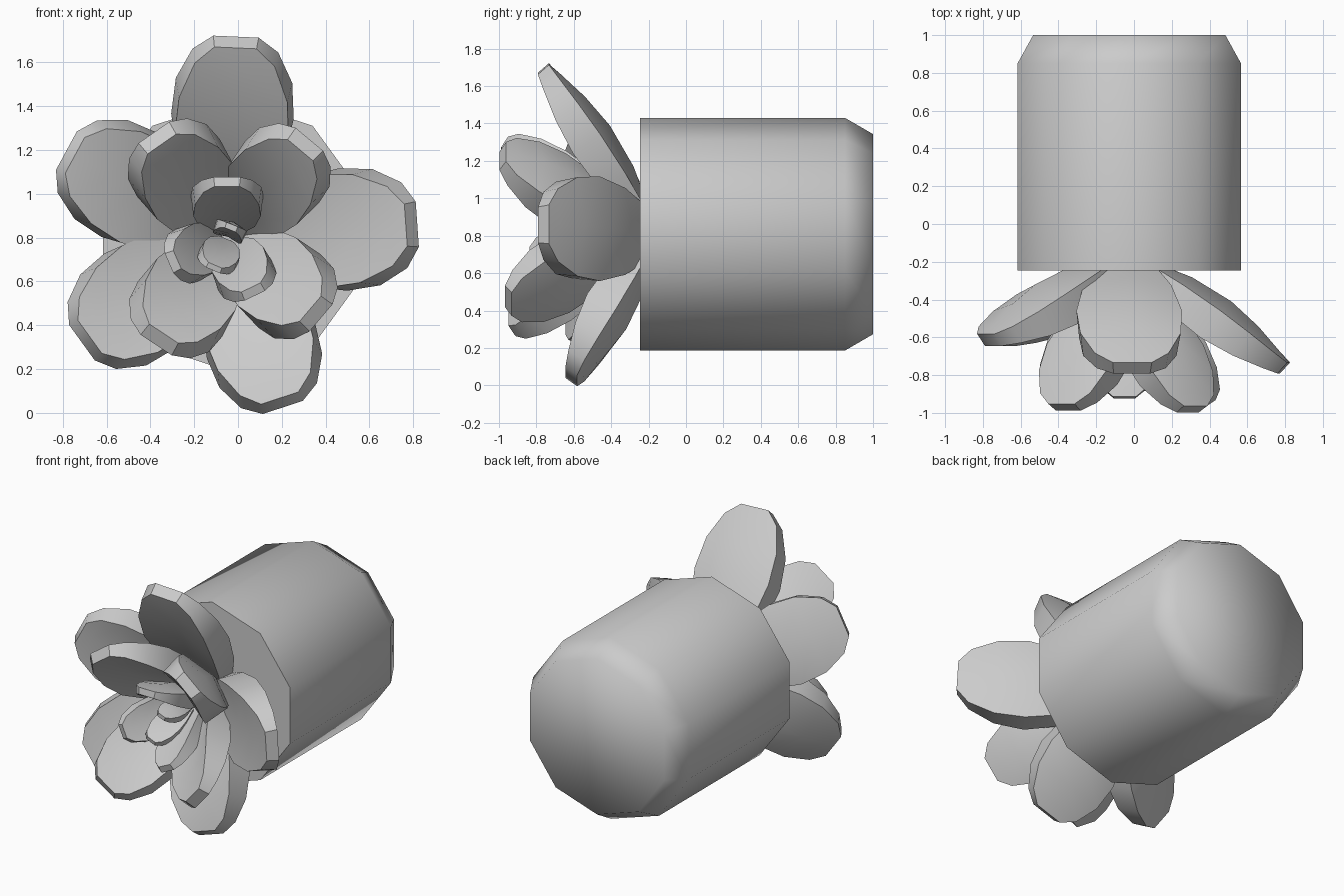
import bpy, bmesh, math
from mathutils import Vector

if "Cube" in bpy.data.objects:
    bpy.data.objects.remove(bpy.data.objects["Cube"])


def finish(name, bm, angle):
    bmesh.ops.recalc_face_normals(bm, faces=bm.faces)
    me = bpy.data.meshes.new(name)
    bm.to_mesh(me)
    bm.free()
    ob = bpy.data.objects.new(name, me)
    bpy.context.collection.objects.link(ob)
    bpy.ops.object.select_all(action='DESELECT')
    ob.select_set(True)
    bpy.context.view_layer.objects.active = ob
    bpy.ops.object.shade_smooth_by_angle(angle=math.radians(angle))
    return ob


def skin(bm, rings):
    """Bridge a list of vertex rings and cap both ends."""
    rings = [[bm.verts.new(p) for p in r] for r in rings]
    n = len(rings[0])
    for a, b in zip(rings, rings[1:]):
        for i in range(n):
            j = (i + 1) % n
            bm.faces.new((a[i], a[j], b[j], b[i]))
    bm.faces.new(rings[0])
    bm.faces.new(rings[-1])


# Pot: ten-sided, lying along y with a softly chamfered base
bm = bmesh.new()
rings = []
for y, r in ((-0.245, 0.622), (0.85, 0.622), (1.0, 0.535)):
    rings.append([(-0.025 + r * math.sin(k * math.pi / 5), y,
                   0.808 + r * math.cos(k * math.pi / 5)) for k in range(10)])
skin(bm, rings)
finish("pot", bm, 70)

# Leaf stations: position along the leaf, relative width
STATIONS = ((0, 0.42), (0.3, 0.83), (0.55, 1.0), (0.75, 0.95), (0.92, 0.7), (1.0, 0.37))


def leaf(name, tip, half, thick, base_r, base_y):
    """Thick rounded leaf: slightly hollow front, bulging back."""
    tip = Vector((tip[0], tip[2], tip[1]))
    centre = Vector((-0.05, base_y, 0.8))
    out = Vector((tip.x - centre.x, 0, tip.z - centre.z)).normalized()
    base = centre + out * base_r
    axis = tip - base
    side = axis.cross(Vector((0, 1, 0))).normalized()
    front = side.cross(axis).normalized()
    if front.y > 0:
        front = -front
    rings = []
    for s, w in STATIONS:
        bow = math.sin(math.pi * s)
        t = thick * (0.25 + 0.42 * bow)
        edge = thick * (0.18 + 0.15 * bow)
        back, frnt = base + axis * s, base + axis * s * 0.99
        rings.append([
            frnt - side * half * w * 0.93 + front * t,
            frnt + front * t * (1 - 0.4 * bow),
            frnt + side * half * w * 0.93 + front * t,
            back + side * half * w - front * edge,
            back - front * thick * (0.18 + 0.5 * bow),
            back - side * half * w - front * edge])
    bm = bmesh.new()
    skin(bm, rings)
    finish(name, bm, 40)


# Whorls of leaves: (tip x, tip z, tip y, half width)
WHORLS = (
    ("outer_leaf", 0.18, 0.06, -0.2, (
        (-0.01, 1.70, -0.76, 0.28), (0.80, 0.86, -0.76, 0.28),
        (0.20, 0.04, -0.61, 0.26), (-0.70, 0.33, -0.61, 0.27),
        (-0.77, 1.19, -0.61, 0.27))),
    ("middle_leaf", 0.17, 0.08, -0.3, (
        (-0.37, 1.26, -0.97, 0.23), (0.31, 1.23, -0.98, 0.22),
        (0.36, 0.45, -0.95, 0.22), (-0.36, 0.33, -0.93, 0.23))),
    ("inner_leaf", 0.10, 0.04, -0.35, (
        (-0.05, 1.06, -0.92, 0.165), (0.07, 0.55, -0.88, 0.14),
        (-0.30, 0.69, -0.83, 0.13))),
    ("centre_leaf", 0.06, 0.02, -0.45, (
        (-0.11, 0.66, -0.79, 0.095), (-0.03, 0.85, -0.79, 0.075))),
)
for name, thick, base_r, base_y, leaves in WHORLS:
    for i, (x, z, y, half) in enumerate(leaves):
        leaf(f"{name}_{i + 1}", (x, z, y), half, thick, base_r, base_y)
